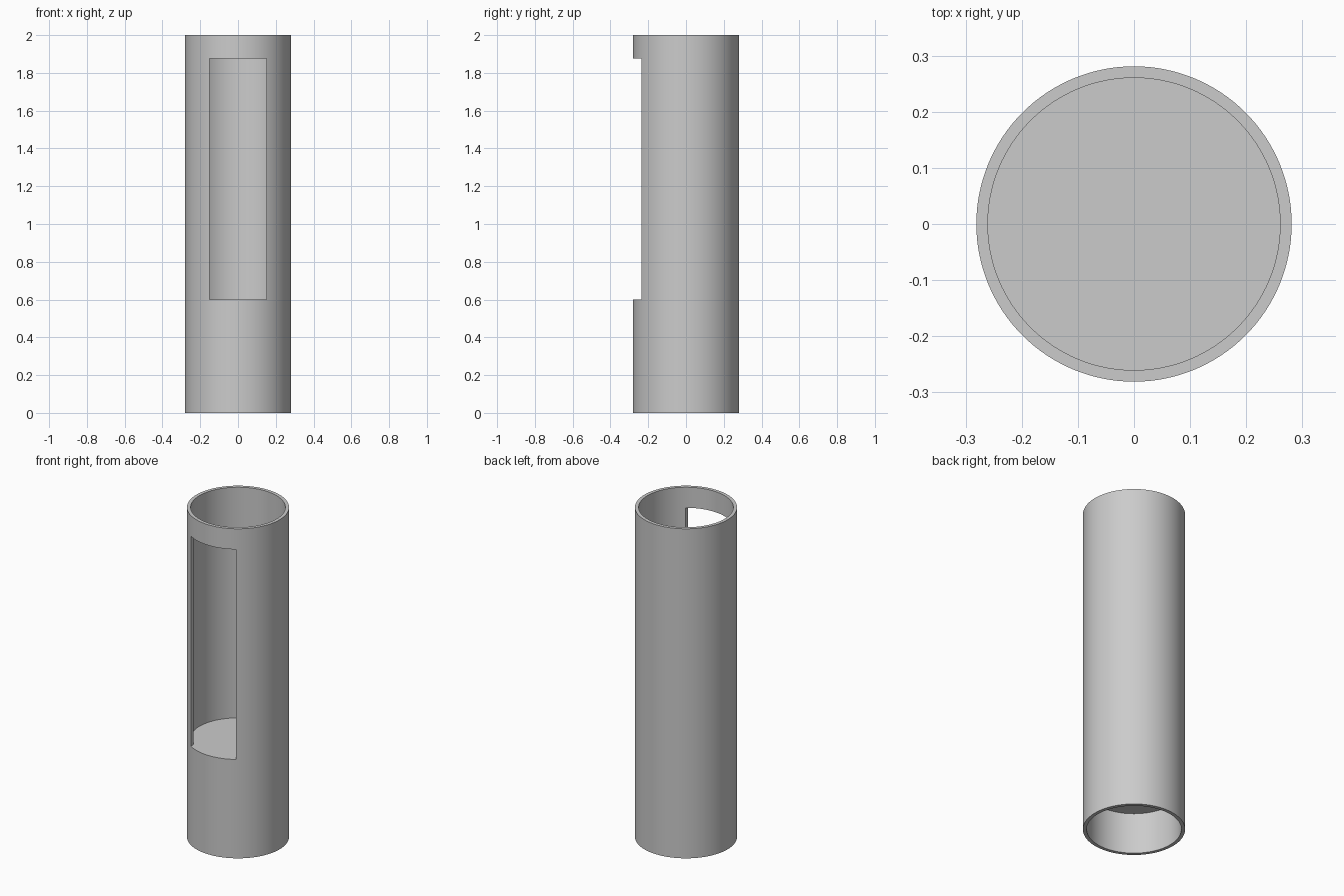
import bpy
import bmesh
import math

if "Cube" in bpy.data.objects:
    bpy.data.objects.remove(bpy.data.objects["Cube"], do_unlink=True)

OUTER, INNER, HEIGHT = 0.281, 0.2605, 2.0
PLUG_BOTTOM, PLUG_TOP = 0.25, 0.6
WINDOW_HALF, WINDOW_TOP = 0.151, 1.875
SIDES = 128

# Plain grey material
grey = bpy.data.materials.new("grey")
grey.use_nodes = True
colour = (0.6, 0.6, 0.6, 1)
grey.diffuse_color = colour
grey.node_tree.nodes["Principled BSDF"].inputs["Base Color"].default_value = colour


def add_object(name, bm):
    bmesh.ops.recalc_face_normals(bm, faces=bm.faces)
    mesh = bpy.data.meshes.new(name)
    bm.to_mesh(mesh)
    bm.free()
    mesh.materials.append(grey)
    obj = bpy.data.objects.new(name, mesh)
    bpy.context.collection.objects.link(obj)
    return obj


# Tube body: half section turned about z, with a solid plug across the bore
bm = bmesh.new()
section = [(0, PLUG_BOTTOM), (INNER, PLUG_BOTTOM), (INNER, 0), (OUTER, 0),
           (OUTER, PLUG_BOTTOM), (OUTER, HEIGHT), (INNER, HEIGHT),
           (INNER, PLUG_TOP), (0, PLUG_TOP)]
points = [bm.verts.new((r, 0, z)) for r, z in section]
edges = [bm.edges.new(pair) for pair in zip(points, points[1:])]
bmesh.ops.spin(bm, geom=points + edges, cent=(0, 0, 0), axis=(0, 0, 1),
               angle=math.tau, steps=SIDES, use_duplicate=False)
bmesh.ops.remove_doubles(bm, verts=bm.verts, dist=0.0001)
body = add_object("tube_body", bm)

# Window cutter through the front wall, level with the plug
bm = bmesh.new()
bmesh.ops.create_cube(bm, size=1)
bmesh.ops.scale(bm, vec=(2 * WINDOW_HALF, 0.3, WINDOW_TOP - PLUG_TOP), verts=bm.verts)
bmesh.ops.translate(bm, vec=(0, -0.3, (WINDOW_TOP + PLUG_TOP) / 2), verts=bm.verts)
cutter = add_object("window_cutter", bm)
cutter.hide_render = True

# Cut the window, then smooth the round walls
cut = body.modifiers.new("window", 'BOOLEAN')
cut.operation = 'DIFFERENCE'
cut.solver = 'EXACT'
cut.object = cutter
bpy.ops.object.select_all(action='DESELECT')
bpy.context.view_layer.objects.active = body
body.select_set(True)
bpy.ops.object.modifier_apply(modifier=cut.name)
bpy.data.objects.remove(cutter, do_unlink=True)
bpy.ops.object.shade_smooth_by_angle(angle=math.radians(30))
